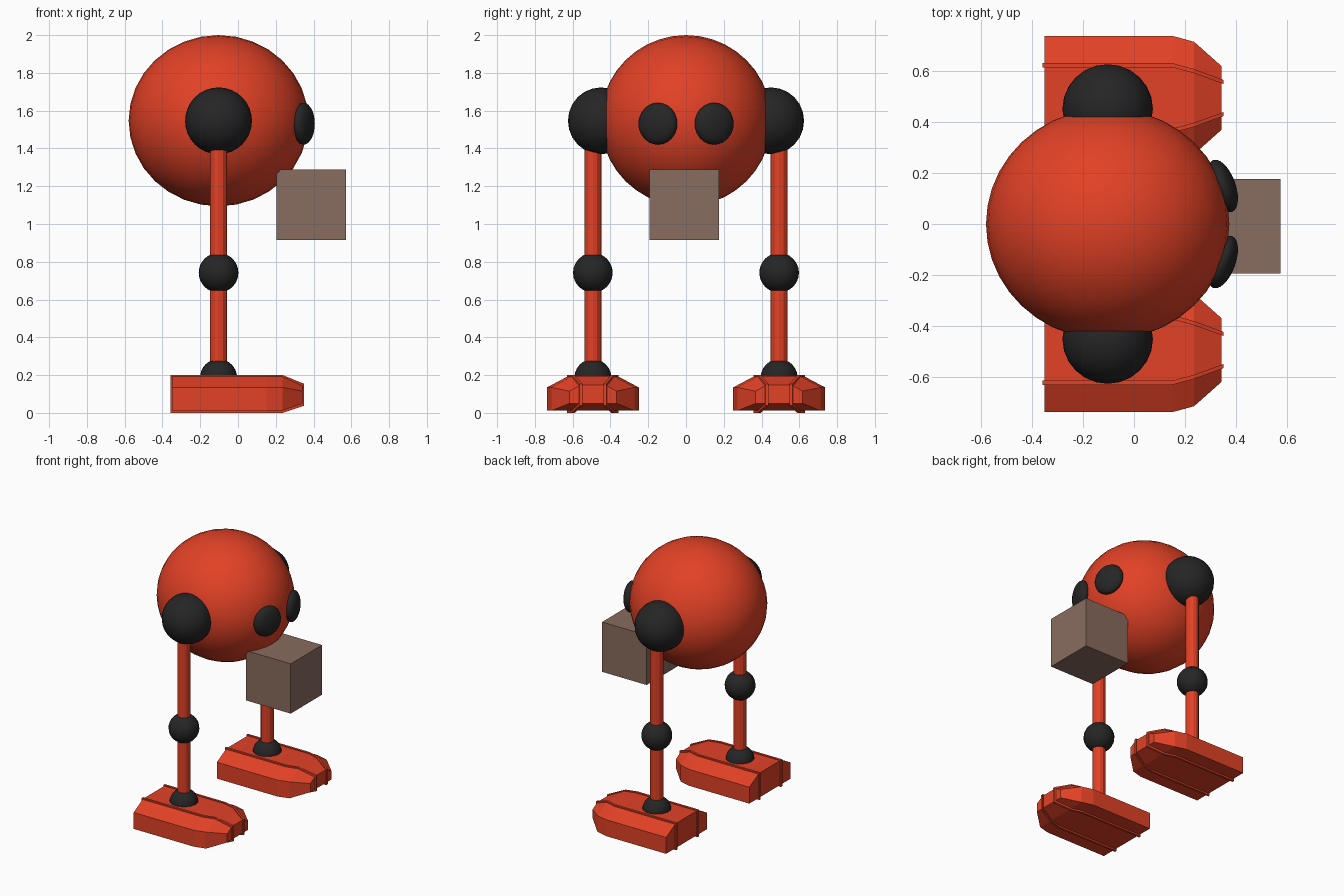
import bpy, bmesh, math

if "Cube" in bpy.data.objects:
    bpy.data.objects.remove(bpy.data.objects["Cube"])


def material(name, rgb):
    m = bpy.data.materials.new(name)
    m.diffuse_color = (*rgb, 1)
    m.use_nodes = True
    m.node_tree.nodes["Principled BSDF"].inputs["Base Color"].default_value = m.diffuse_color
    return m


RED = material("red", (0.76, 0.053, 0.019))
BLACK = material("black", (0.019, 0.019, 0.019))
BROWN = material("brown", (0.25, 0.15, 0.113))
CX = -0.103   # shared x centre of body and legs
LEG_Y = 0.493


def ball(name, loc, radii, mat, rings=12, turn=0.0):
    """Smooth ball with its poles along y, scaled to radii, turned about z."""
    bpy.ops.mesh.primitive_uv_sphere_add(segments=32, ring_count=rings, radius=1)
    ob = bpy.context.object
    ob.rotation_euler = (math.pi / 2, 0, 0)
    bpy.ops.object.transform_apply(location=False, rotation=True, scale=False)
    ob.scale = radii
    bpy.ops.object.transform_apply(location=False, rotation=False, scale=True)
    ob.rotation_euler = (0, 0, turn)
    ob.location = loc
    ob.name = name
    ob.data.materials.append(mat)
    bpy.ops.object.shade_smooth()
    return ob


def rod(name, y, z0, z1):
    bpy.ops.mesh.primitive_cylinder_add(vertices=12, radius=0.045, depth=z1 - z0,
                                        location=(CX, y, (z0 + z1) / 2))
    ob = bpy.context.object
    ob.name = name
    ob.data.materials.append(RED)


def loft(name, sections, y, mat):
    """Solid through equal-sized closed sections of (x, y, z) points."""
    bm = bmesh.new()
    loops = [[bm.verts.new(p) for p in s] for s in sections]
    n = len(loops[0])
    for a, b in zip(loops, loops[1:]):
        for i in range(n):
            j = (i + 1) % n
            bm.faces.new((a[i], a[j], b[j], b[i]))
    bm.faces.new(loops[0])
    bm.faces.new(loops[-1])
    bmesh.ops.recalc_face_normals(bm, faces=bm.faces)
    me = bpy.data.meshes.new(name)
    bm.to_mesh(me)
    bm.free()
    ob = bpy.data.objects.new(name, me)
    ob.location.y = y
    me.materials.append(mat)
    bpy.context.collection.objects.link(ob)


# foot stations: x, side half width, top half width, bottom z, shoulder z, top z
FOOT = [(-0.35, 0.243, 0.13, 0.012, 0.135, 0.195),
        (0.15, 0.243, 0.13, 0.012, 0.135, 0.195),
        (0.235, 0.22, 0.107, 0.012, 0.135, 0.195),
        (0.342, 0.125, 0.065, 0.05, 0.115, 0.148)]


def foot_section(x, w, t, zb, zs, zt):
    return [(x, -w, zb), (x, w, zb), (x, w, zs), (x, t, zt), (x, -t, zt), (x, -w, zs)]


def rib_sections(side):
    out = []
    for i, (x, w, t, zb, zs, zt) in enumerate(FOOT):
        x += {0: -0.008, 3: 0.008}.get(i, 0)
        c = side * (t - 0.002)
        lo, hi = zb - 0.012, zt + 0.006
        out.append([(x, c - 0.008, lo), (x, c + 0.008, lo),
                    (x, c + 0.008, hi), (x, c - 0.008, hi)])
    return out


# round body
ball("body", (CX, 0, 1.547), (0.476, 0.453, 0.453), RED, rings=20)

for side, label in ((-1, "front"), (1, "back")):
    y = side * LEG_Y
    # joints
    ball(label + "_hip", (CX, side * 0.45, 1.546), (0.177, 0.175, 0.177), BLACK)
    ball(label + "_knee", (CX, y, 0.742), (0.105, 0.105, 0.105), BLACK)
    ball(label + "_ankle", (CX, y, 0.187), (0.098, 0.098, 0.098), BLACK)
    # leg rods
    rod(label + "_thigh", y, 0.74, 1.5)
    rod(label + "_shin", y, 0.19, 0.74)
    # foot with two raised ribs
    loft(label + "_foot", [foot_section(*s) for s in FOOT], y, RED)
    for r in (-1, 1):
        loft(label + "_foot_rib", rib_sections(r), y, RED)
    # flattened eye facing outward
    ball(label + "_eye", (0.347, side * 0.149, 1.531), (0.05, 0.108, 0.111), BLACK,
         turn=side * math.radians(20))

# box held in front of the body
bpy.ops.mesh.primitive_cube_add(size=1, location=(0.388, -0.009, 1.102))
box = bpy.context.object
box.name = "box"
box.scale = (0.37, 0.37, 0.373)
box.data.materials.append(BROWN)
